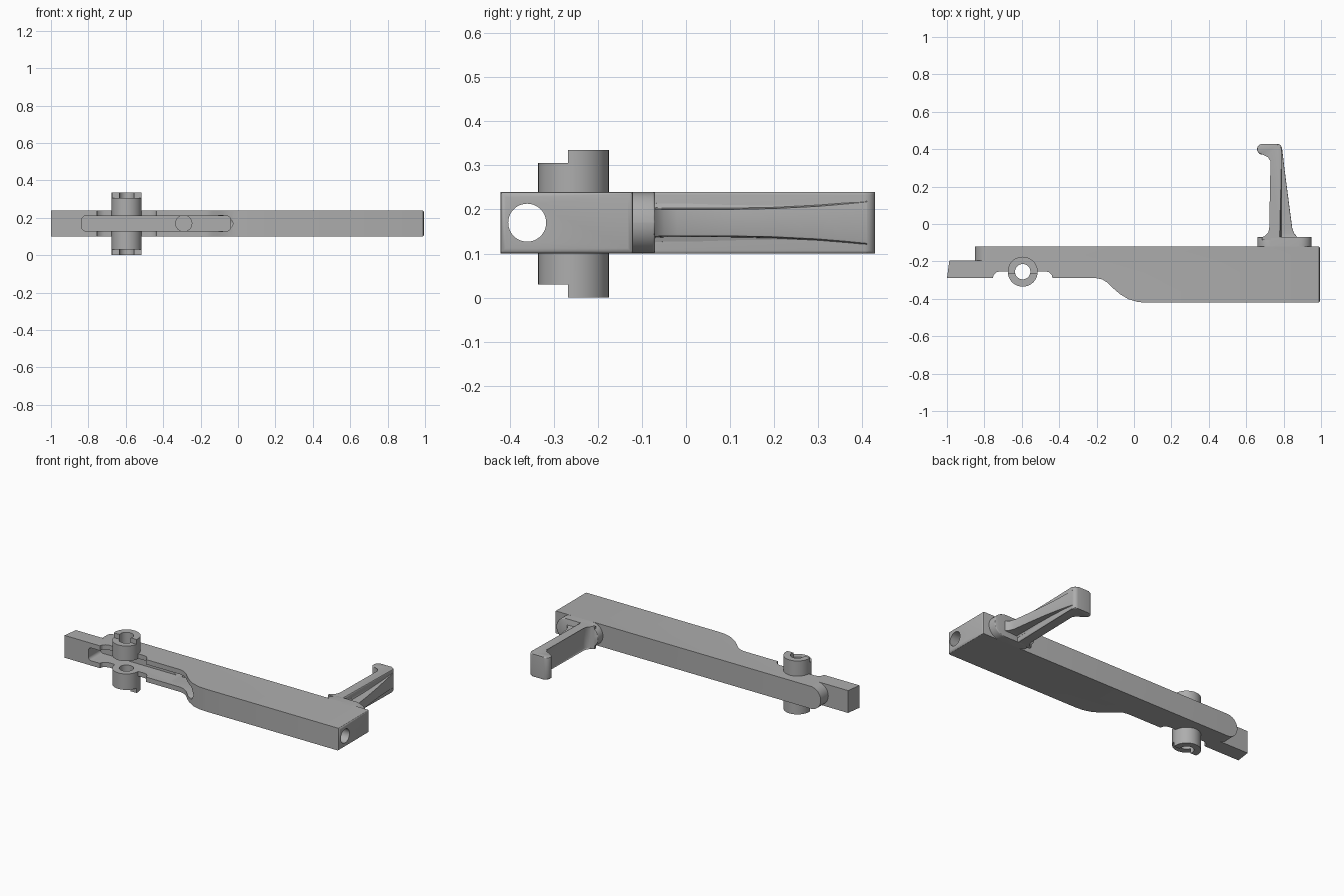
import bpy, bmesh, math
from mathutils import Vector

cube = bpy.data.objects.get("Cube")
if cube:
    bpy.data.objects.remove(cube, do_unlink=True)

grey = bpy.data.materials.new("plain grey")
grey.use_nodes = True
grey.diffuse_color = (0.42, 0.42, 0.42, 1)
grey.node_tree.nodes["Principled BSDF"].inputs["Base Color"].default_value = grey.diffuse_color

MID = 0.17          # centre height of the whole part
LOW, HIGH = 0.10, 0.24


def make(name, bm):
    bmesh.ops.recalc_face_normals(bm, faces=bm.faces)
    mesh = bpy.data.meshes.new(name)
    bm.to_mesh(mesh)
    bm.free()
    mesh.materials.append(grey)
    ob = bpy.data.objects.new(name, mesh)
    bpy.context.collection.objects.link(ob)
    return ob


def loft(name, rings, bevel=0, pick=None):
    """Skin a row of equal point loops and cap both ends."""
    bm = bmesh.new()
    loops = [[bm.verts.new(p) for p in ring] for ring in rings]
    n = len(loops[0])
    for a, b in zip(loops, loops[1:]):
        for i in range(n):
            j = (i + 1) % n
            bm.faces.new((a[i], a[j], b[j], b[i]))
    bm.faces.new(loops[0])
    bm.faces.new(loops[-1])
    if bevel:
        edges = [e for e in bm.edges if pick(e)]
        bmesh.ops.bevel(bm, geom=edges, offset=bevel, segments=3, profile=0.5, affect='EDGES')
    return make(name, bm)


def prism(name, points, axis, start, end, **kw):
    """Extrude a flat profile along x, y or z."""
    place = {"x": lambda a, b, t: (t, a, b),
             "y": lambda a, b, t: (a, t, b),
             "z": lambda a, b, t: (a, b, t)}[axis]
    return loft(name, [[place(a, b, t) for a, b in points] for t in (start, end)], **kw)


def arc(cx, cy, r, a0, a1, n=16):
    return [(cx + r * math.cos(math.radians(a0 + (a1 - a0) * i / n)),
             cy + r * math.sin(math.radians(a0 + (a1 - a0) * i / n))) for i in range(n + 1)]


def disc(cx, cy, r, n=48):
    return arc(cx, cy, r, 0, 360, n)[:-1]


def slot_shape(x0, x1, z0, z1, r):
    return (arc(x1 - r, z0 + r, r, -90, 0, 8) + arc(x1 - r, z1 - r, r, 0, 90, 8)
            + arc(x0 + r, z1 - r, r, 90, 180, 8) + arc(x0 + r, z0 + r, r, 180, 270, 8))


def boolean(target, tool, operation):
    mod = target.modifiers.new(tool.name, 'BOOLEAN')
    mod.operation = operation
    mod.solver = 'EXACT'
    mod.object = tool
    bpy.context.view_layer.objects.active = target
    bpy.ops.object.modifier_apply(modifier=mod.name)
    bpy.data.objects.remove(tool, do_unlink=True)


# Main body: arm on the right end, slim tongue on the left
outline = [(-1, -0.29), (-0.755, -0.29), (-0.75, -0.272), (-0.735, -0.258), (-0.715, -0.253),
           (-0.475, -0.253), (-0.455, -0.258), (-0.44, -0.272), (-0.435, -0.29),
           (-0.2, -0.29), (-0.17, -0.296), (-0.14, -0.315), (-0.11, -0.345), (-0.075, -0.375),
           (-0.03, -0.402), (0.02, -0.417), (0.07, -0.421), (0.995, -0.421),
           (0.995, -0.12), (-0.977, -0.12)]
body = prism("body", outline, "z", LOW, HIGH, bevel=0.012,
             pick=lambda e: all(v.co.x > 0.99 for v in e.verts))

# Rounded end of the raised back strip
cut = prism("strip_end_cutter",
            [(-1.1, 0)] + [(-0.78, 0)] + arc(-0.78, MID, 0.07, 270, 90, 24)
            + [(-0.78, 0.35), (-1.1, 0.35)], "y", -0.195, 0)
boolean(body, cut, 'DIFFERENCE')

# Pivot hub with stepped ends
HX, HY = -0.595, -0.255
hub = prism("hub", disc(HX, HY, 0.08), "z", 0, 0.335)
for z0, z1 in ((-0.1, 0.03), (0.305, 0.45)):
    cut = prism("hub_step_cutter", [(-0.75, -0.4), (-0.45, -0.4), (-0.45, -0.268), (-0.75, -0.268)],
                "z", z0, z1)
    boolean(hub, cut, 'DIFFERENCE')
boolean(body, hub, 'UNION')

# Front slot, hub bore, blind hole in the slot floor and lengthwise bore
for cut in (prism("slot_cutter", slot_shape(-0.835, -0.04, 0.13, 0.21, 0.02), "y", -0.6, -0.17),
            prism("hub_bore_cutter", disc(HX, HY, 0.041), "z", -0.2, 0.6),
            prism("blind_hole_cutter", disc(-0.29, MID, 0.043), "y", -0.25, -0.145),
            prism("long_bore_cutter", disc(-0.36, MID, 0.043), "x", -0.3, 1.2)):
    boolean(body, cut, 'DIFFERENCE')

# Lever foot
foot = prism("lever_foot", slot_shape(0.66, 0.95, LOW, HIGH, 0.0699), "y", -0.14, -0.07,
             bevel=0.006, pick=lambda e: all(v.co.y > -0.08 for v in e.verts))

# Lever plate with hooked tip
plate = ([(0.685, -0.085), (0.685, -0.07), (0.71, -0.062), (0.724, -0.048), (0.73, -0.025)]
         + [(0.73, 0.34)] + arc(0.7, 0.34, 0.03, 10, 80, 5)
         + arc(0.687, 0.4, 0.029, 270, 90, 10) + arc(0.765, 0.404, 0.025, 90, 0, 6)
         + [(0.785, -0.085)])
lever = prism("lever_plate", plate, "z", LOW, HIGH, bevel=0.007,
              pick=lambda e: abs(e.verts[0].co.z - e.verts[1].co.z) < 1e-5
              and any(v.co.y > -0.06 for v in e.verts))

# Tapered rib on the lever: y, outer x, half width
rib_rows = [(-0.08, 0.89, 0.034), (-0.068, 0.872, 0.031), (-0.05, 0.856, 0.03),
            (-0.02, 0.846, 0.03), (0.1, 0.83, 0.03), (0.2, 0.817, 0.032),
            (0.3, 0.804, 0.037), (0.36, 0.797, 0.042), (0.41, 0.791, 0.047)]
rings = []
for y, x, w in rib_rows:
    half = [(0.77, w + 0.015), (0.786, w + 0.013), (0.789, w + 0.003),
            (x - 0.001, w), (x, w - 0.004)]
    rings.append([(px, y, MID + pz) for px, pz in half]
                 + [(px, y, MID - pz) for px, pz in reversed(half)])
rib = loft("lever_rib", rings)

# Smooth shading with crisp edges
bpy.ops.object.select_all(action='DESELECT')
for ob in (body, foot, lever, rib):
    ob.select_set(True)
bpy.context.view_layer.objects.active = body
bpy.ops.object.shade_smooth_by_angle(angle=math.radians(30))
